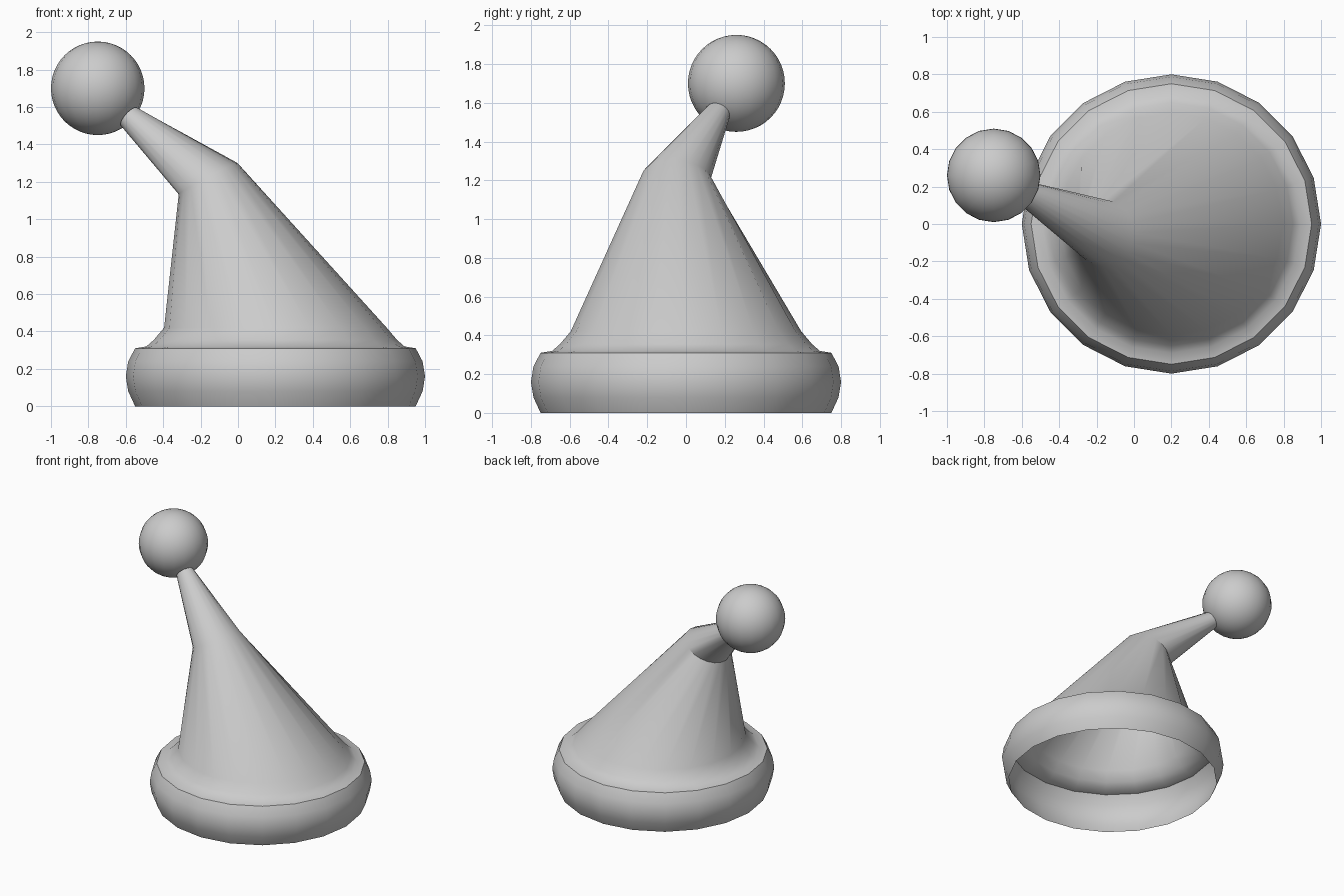
import bpy, bmesh, math
from mathutils import Vector

if "Cube" in bpy.data.objects:
    bpy.data.objects.remove(bpy.data.objects["Cube"])

SIDES = 20


def ring(bm, center, radius, normal=(0, 0, 1)):
    """Circle of vertices around a centre, tilted to the given normal."""
    q = Vector((0, 0, 1)).rotation_difference(Vector(normal).normalized())
    verts = []
    for i in range(SIDES):
        a = 2 * math.pi * i / SIDES
        p = Vector((radius * math.cos(a), radius * math.sin(a), 0))
        verts.append(bm.verts.new(Vector(center) + q @ p))
    return verts


def smooth(obj, degrees):
    bpy.ops.object.select_all(action='DESELECT')
    obj.select_set(True)
    bpy.context.view_layer.objects.active = obj
    bpy.ops.object.shade_smooth_by_angle(angle=math.radians(degrees))


bm = bmesh.new()

# Rolled brim, open underneath: (radius, height)
brim = [(0.75, 0), (0.787, 0.08), (0.80, 0.16), (0.787, 0.24), (0.75, 0.31),
        (0.69, 0.32), (0.65, 0.355), (0.595, 0.42)]
rings = [ring(bm, (0.2, 0, z), r) for r, z in brim]

# Leaning cone up to the fold, then the bent tip
rings.append(ring(bm, (-0.16, -0.05, 1.217), 0.178, (-0.47, 0.05, 0.88)))
rings.append(ring(bm, (-0.583, 0.165, 1.548), 0.065, (-0.68, 0.32, 0.6)))

for lower, upper in zip(rings, rings[1:]):
    for i in range(SIDES):
        j = (i + 1) % SIDES
        bm.faces.new((lower[i], lower[j], upper[j], upper[i]))
bm.faces.new(rings[-1])

mesh = bpy.data.meshes.new("hat_body")
bm.to_mesh(mesh)
bm.free()
body = bpy.data.objects.new("hat_body", mesh)
bpy.context.collection.objects.link(body)
smooth(body, 36)

# Ball at the end of the tip
bpy.ops.mesh.primitive_uv_sphere_add(segments=20, ring_count=24, radius=0.25,
                                     location=(-0.75, 0.26, 1.70))
ball = bpy.context.object
ball.name = "tip_ball"
smooth(ball, 40)
